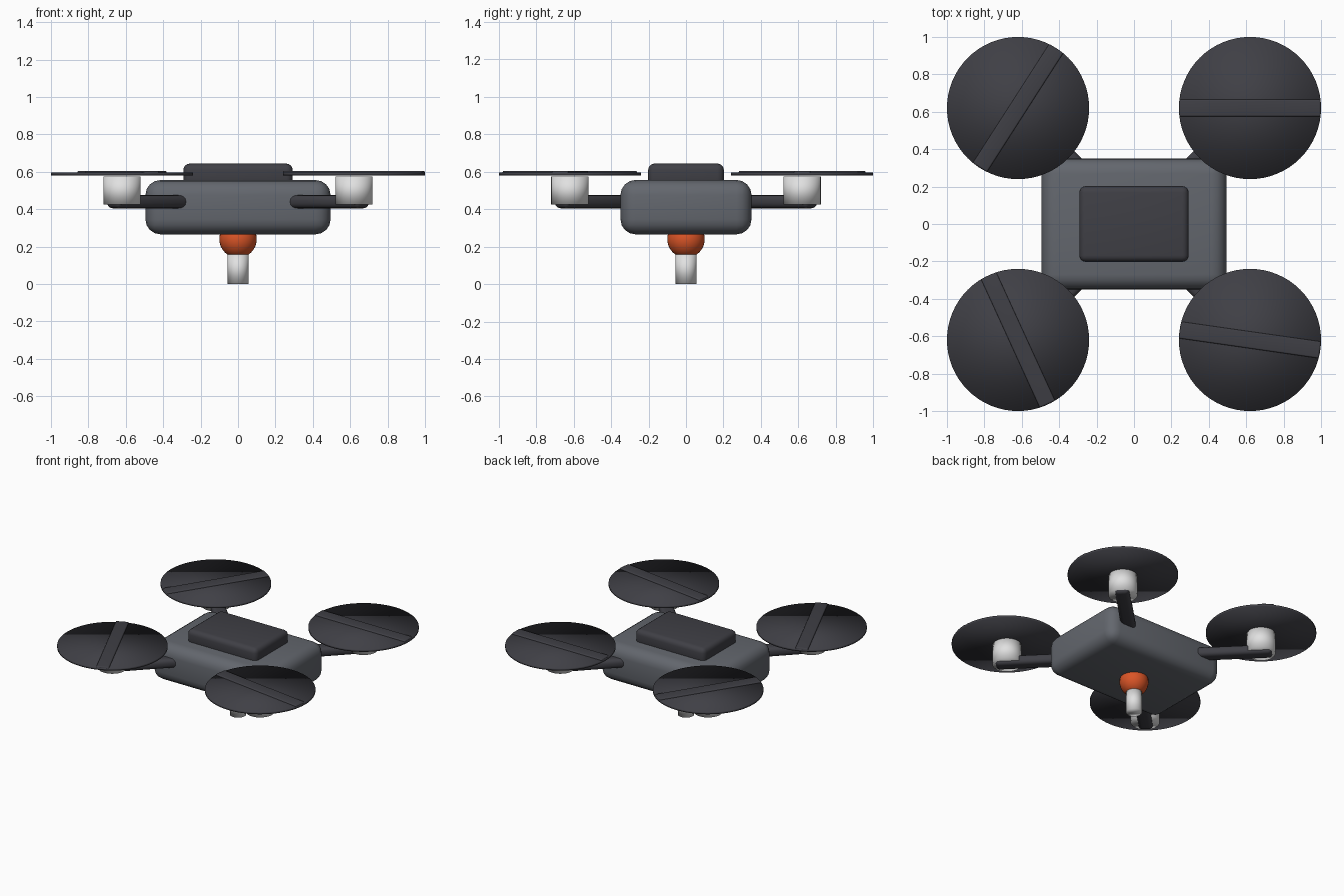
import bpy
import math

cube = bpy.data.objects.get("Cube")
if cube:
    bpy.data.objects.remove(cube, do_unlink=True)


def make_material(name, color):
    mat = bpy.data.materials.new(name)
    mat.diffuse_color = (*color, 1)
    mat.use_nodes = True
    mat.node_tree.nodes["Principled BSDF"].inputs["Base Color"].default_value = (*color, 1)
    return mat


slate = make_material("slate_grey", (0.125, 0.135, 0.155))
charcoal = make_material("charcoal", (0.05, 0.05, 0.06))
pale = make_material("pale_grey", (0.75, 0.75, 0.75))
orange = make_material("orange", (0.7, 0.09, 0.02))


def finish(name, mat):
    obj = bpy.context.object
    obj.name = name
    obj.data.materials.append(mat)
    bpy.ops.object.shade_smooth()
    return obj


def rounded_box(name, size, center, bevel, mat, turn=0.0):
    bpy.ops.mesh.primitive_cube_add(size=1, location=center, rotation=(0, 0, turn))
    bpy.context.object.scale = size
    bpy.ops.object.transform_apply(location=False, rotation=False, scale=True)
    obj = finish(name, mat)
    mod = obj.modifiers.new("rounding", "BEVEL")
    mod.width = bevel
    mod.segments = 4
    return obj


def cylinder(name, radius, bottom, top, x, y, mat, sides=32):
    bpy.ops.mesh.primitive_cylinder_add(
        vertices=sides, radius=radius, depth=top - bottom, location=(x, y, (bottom + top) / 2))
    return finish(name, mat)


# Main shell and the battery on top
rounded_box("body", (0.99, 0.70, 0.29), (0, 0, 0.411), 0.08, slate)
rounded_box("battery", (0.585, 0.405, 0.12), (0, 0, 0.584), 0.035, charcoal)

# Gimbal ball and downward camera
bpy.ops.mesh.primitive_uv_sphere_add(segments=32, ring_count=16, radius=0.1, location=(0, 0, 0.24))
finish("gimbal_ball", orange)
cylinder("camera_lens", 0.056, 0, 0.16, 0, 0, pale)

# Four arms, each with a motor, a rotor disc and a blade
corners = [("back_left", 1, 1), ("back_right", -1, 1), ("front_right", -1, -1), ("front_left", 1, -1)]
reach = 0.62
for i, (label, sx, sy) in enumerate(corners):
    x, y = sx * reach, sy * reach
    inner, outer = 0.25, 0.675
    mid = (inner + outer) / 2
    rounded_box("arm_" + label, ((outer - inner) * math.sqrt(2), 0.10, 0.07),
                (sx * mid, sy * mid, 0.44), 0.028, charcoal, math.atan2(sy, sx))
    cylinder("motor_" + label, 0.1, 0.425, 0.576, x, y, pale)
    cylinder("rotor_disc_" + label, 0.38, 0.58, 0.596, x, y, charcoal, 64)
    # Blades stand a radian apart in turn
    rounded_box("blade_" + label, (0.755, 0.09, 0.022), (x, y, 0.594), 0.008, charcoal, i)
